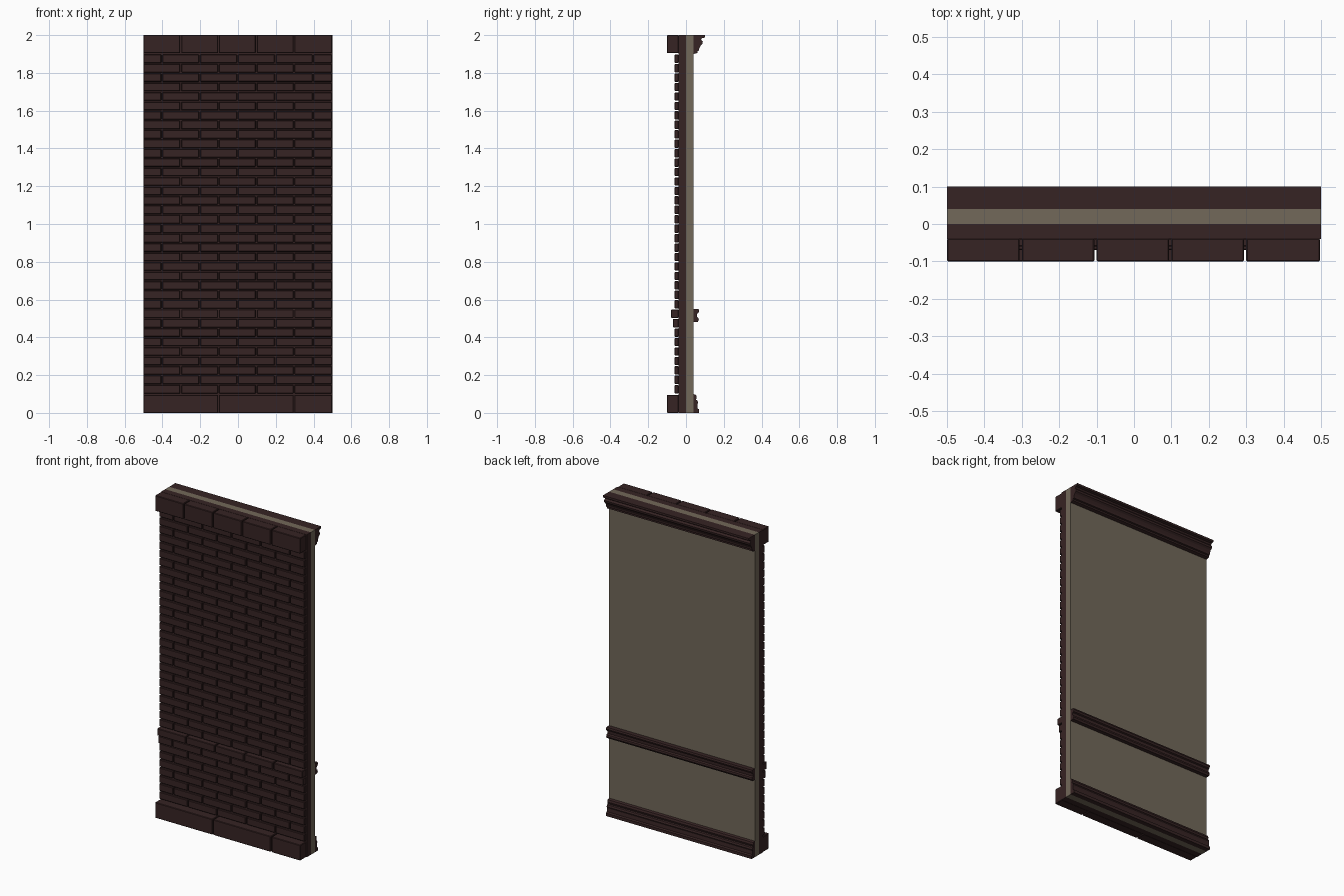
import bpy, bmesh
from mathutils import Matrix, Vector

if "Cube" in bpy.data.objects:
    bpy.data.objects.remove(bpy.data.objects["Cube"])


def material(name, color):
    m = bpy.data.materials.new(name)
    m.diffuse_color = (*color, 1)
    m.use_nodes = True
    m.node_tree.nodes["Principled BSDF"].inputs["Base Color"].default_value = m.diffuse_color
    return m


BRICK = material("dark red brown", (0.037, 0.017, 0.017))
PLASTER = material("warm beige", (0.168, 0.138, 0.100))


def finish(bm, name, mat):
    bmesh.ops.recalc_face_normals(bm, faces=bm.faces)
    me = bpy.data.meshes.new(name)
    bm.to_mesh(me)
    bm.free()
    me.materials.append(mat)
    ob = bpy.data.objects.new(name, me)
    bpy.context.collection.objects.link(ob)
    return ob


def add_box(bm, x0, x1, y0, y1, z0, z1):
    size = Vector((x1 - x0, y1 - y0, z1 - z0))
    mid = Vector((x1 + x0, y1 + y0, z1 + z0)) / 2
    bmesh.ops.create_cube(bm, size=1, matrix=Matrix.Translation(mid) @ Matrix.Diagonal((*size, 1)))


def slab(name, y0, y1, mat):
    bm = bmesh.new()
    add_box(bm, -0.5, 0.5, y0, y1, 0, 2)
    finish(bm, name, mat)


def course(bm, joints, y_front, z0, z1, gap=0.006):
    """One row of blocks between successive joints."""
    for a, b in zip(joints, joints[1:]):
        add_box(bm, a, b - gap * (0.5 if b > 0.49 else 1), y_front, -0.039, z0, z1)


def bevel(ob, width):
    m = ob.modifiers.new("bevel", "BEVEL")
    m.width = width
    m.segments = 1
    m.limit_method = 'ANGLE'


# Wall core: mortar backing in front, plaster behind
slab("mortar_backing", -0.04, 0.0, BRICK)
slab("plaster_wall", 0.0, 0.04, PLASTER)

# Running-bond brick courses, with two stepped-out courses at rail height
full = [-0.5, -0.4, -0.2, 0.0, 0.2, 0.4, 0.5]
shifted = [-0.5, -0.3, -0.1, 0.1, 0.3, 0.5]
bm = bmesh.new()
for row in range(36):
    z = 0.1 + row * 0.05
    front = {7: -0.07, 8: -0.08}.get(row, -0.06)
    course(bm, full if row % 2 else shifted, front, z + 0.003, z + 0.047)
bevel(finish(bm, "bricks", BRICK), 0.003)

# Large foundation and coping blocks
bm = bmesh.new()
course(bm, [-0.5, -0.1, 0.3, 0.5], -0.1, 0.0, 0.096)
bevel(finish(bm, "foundation_blocks", BRICK), 0.003)
bm = bmesh.new()
course(bm, shifted, -0.1, 1.904, 2.0)
bevel(finish(bm, "coping_blocks", BRICK), 0.003)


# Interior mouldings: (y, z) profiles swept along x
def moulding(name, profile):
    bm = bmesh.new()
    face = bm.faces.new([bm.verts.new((-0.5, y, z)) for y, z in profile])
    ext = bmesh.ops.extrude_face_region(bm, geom=[face], use_keep_orig=True)
    verts = [g for g in ext["geom"] if isinstance(g, bmesh.types.BMVert)]
    bmesh.ops.translate(bm, verts=verts, vec=(1, 0, 0))
    finish(bm, name, BRICK)


moulding("crown_moulding", [
    (0.04, 2.0), (0.1, 2.0), (0.1, 1.987), (0.085, 1.984), (0.08, 1.975),
    (0.089, 1.965), (0.087, 1.953), (0.077, 1.944), (0.07, 1.93),
    (0.068, 1.918), (0.06, 1.915), (0.06, 1.905), (0.04, 1.9)])
moulding("chair_rail", [
    (0.04, 0.55), (0.067, 0.55), (0.07, 0.54), (0.066, 0.529), (0.058, 0.525),
    (0.057, 0.508), (0.066, 0.503), (0.068, 0.492), (0.062, 0.481), (0.04, 0.48)])
moulding("skirting_board", [
    (0.04, 0.0), (0.07, 0.0), (0.07, 0.018), (0.062, 0.024), (0.06, 0.045),
    (0.064, 0.055), (0.06, 0.066), (0.053, 0.07), (0.057, 0.082), (0.053, 0.095), (0.04, 0.1)])
